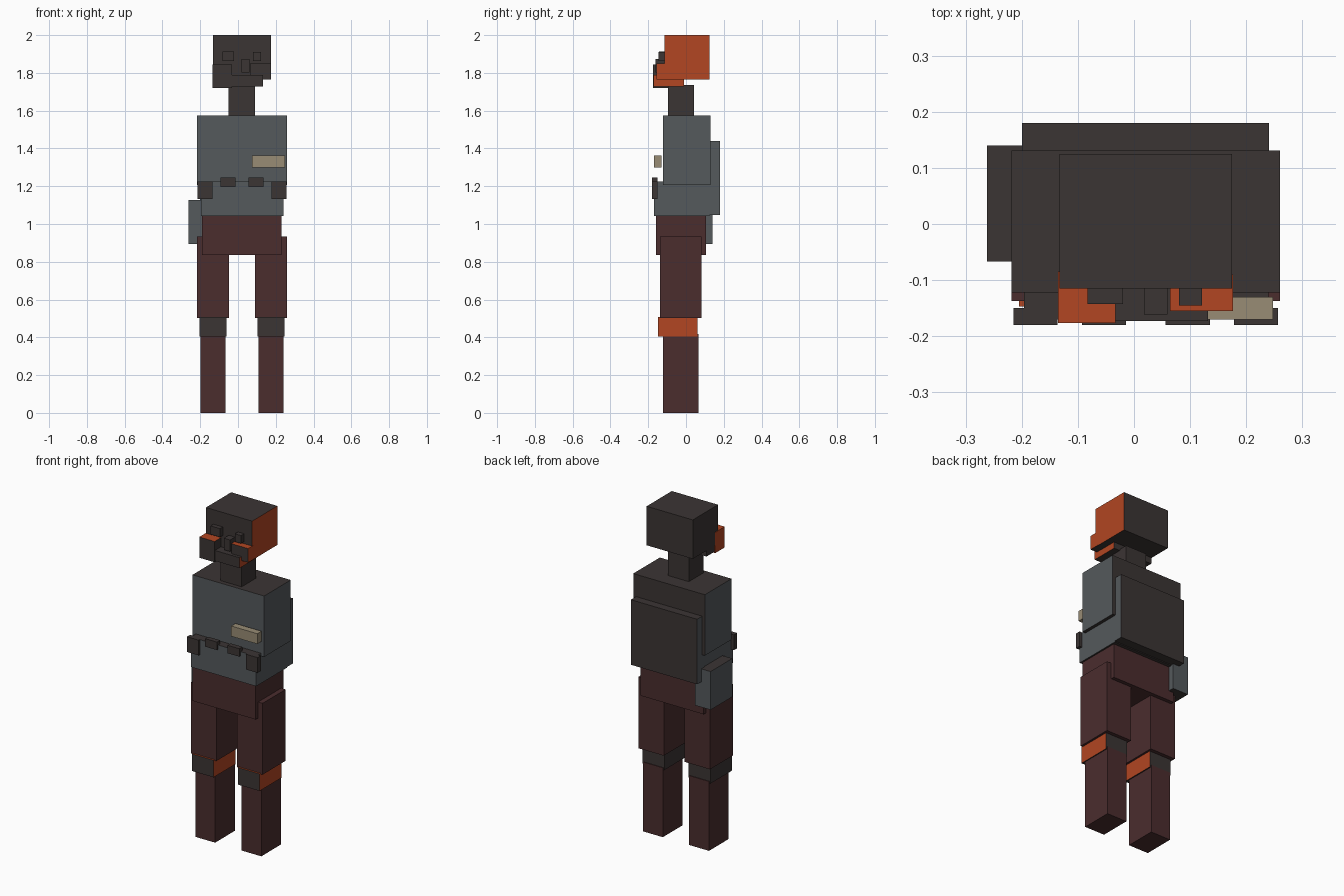
import bpy
import bmesh
from mathutils import Vector

cube = bpy.data.objects.get("Cube")
if cube:
    bpy.data.objects.remove(cube, do_unlink=True)


def material(name, *rgb):
    mat = bpy.data.materials.new(name)
    mat.use_nodes = True
    mat.diffuse_color = (*rgb, 1)
    mat.node_tree.nodes["Principled BSDF"].inputs["Base Color"].default_value = (*rgb, 1)
    return mat


DARK = material("charcoal", 0.044, 0.035, 0.034)
GRAY = material("slate_gray", 0.089, 0.100, 0.107)
MAROON = material("maroon", 0.069, 0.026, 0.027)
ORANGE = material("burnt_orange", 0.445, 0.061, 0.016)
BEIGE = material("beige", 0.314, 0.262, 0.178)

SIDES = {"left": (1, 0, 0), "right": (-1, 0, 0), "front": (0, -1, 0),
         "back": (0, 1, 0), "top": (0, 0, 1), "bottom": (0, 0, -1)}
CENTRE = 0.021  # the body's middle line


def box(name, x, y, z, base, accent=None, accent_sides=()):
    """Box from (min, max) ranges; the named sides take the accent colour."""
    bm = bmesh.new()
    bmesh.ops.create_cube(bm, size=1)
    for v in bm.verts:
        v.co = [lo + (c + 0.5) * (hi - lo) for c, (lo, hi) in zip(v.co, (x, y, z))]
    bm.normal_update()
    for face in bm.faces:
        if any(face.normal.dot(Vector(SIDES[s])) > 0.9 for s in accent_sides):
            face.material_index = 1
    mesh = bpy.data.meshes.new(name)
    bm.to_mesh(mesh)
    bm.free()
    mesh.materials.append(base)
    if accent:
        mesh.materials.append(accent)
    obj = bpy.data.objects.new(name, mesh)
    bpy.context.collection.objects.link(obj)
    return obj


def pair(name, x, *rest):
    """Left box plus its twin across the middle line."""
    box("left_" + name, x, *rest)
    box("right_" + name, (2 * CENTRE - x[1], 2 * CENTRE - x[0]), *rest)


# Head and face
box("head", (-0.133, 0.175), (-0.115, 0.125), (1.765, 2.0), DARK, ORANGE, ["left"])
box("jaw", (-0.13, 0.132), (-0.173, -0.01), (1.727, 1.79), DARK, ORANGE, ["left"])
box("right_cheek", (-0.135, -0.033), (-0.176, -0.085), (1.72, 1.845),
    DARK, ORANGE, ["right", "top", "back"])
box("left_cheek", (0.064, 0.176), (-0.155, -0.09), (1.766, 1.85),
    DARK, ORANGE, ["left", "top"])
box("right_eye", (-0.083, -0.02), (-0.143, -0.1), (1.862, 1.913), DARK)
box("left_eye", (0.08, 0.121), (-0.145, -0.1), (1.862, 1.91), DARK)
box("nose", (0.018, 0.06), (-0.161, -0.1), (1.803, 1.873), DARK)
box("neck", (-0.049, 0.091), (-0.095, 0.043), (1.56, 1.735), DARK)

# Torso, backpack and hip pouch
CLOTH_SIDES = ["front", "left", "right"]
box("chest", (-0.218, 0.26), (-0.122, 0.131), (1.207, 1.574), DARK, GRAY, CLOTH_SIDES)
box("waist", (-0.196, 0.24), (-0.17, 0.125), (1.043, 1.224), DARK, GRAY, CLOTH_SIDES)
box("backpack", (-0.2, 0.241), (0.11, 0.18), (1.048, 1.44), DARK, GRAY, CLOTH_SIDES)
box("hip_pouch", (-0.262, -0.158), (-0.067, 0.14), (0.895, 1.126),
    DARK, GRAY, CLOTH_SIDES + ["back"])
box("chest_badge", (0.074, 0.248), (-0.17, -0.13), (1.3, 1.362), BEIGE)
pair("belt_pouch", (0.178, 0.257), (-0.18, -0.15), (1.132, 1.224), DARK)
pair("belt_clip", (0.056, 0.135), (-0.18, -0.15), (1.197, 1.245), DARK)

# Hips and legs
box("pelvis", (-0.191, 0.23), (-0.16, 0.105), (0.836, 1.043), MAROON)
pair("thigh", (0.09, 0.26), (-0.137, 0.083), (0.503, 0.933), MAROON)
pair("knee_guard", (0.102, 0.247), (-0.147, 0.061), (0.405, 0.508),
     DARK, ORANGE, ["left", "top"])
pair("shin", (0.109, 0.241), (-0.122, 0.065), (0.0, 0.418), MAROON)
